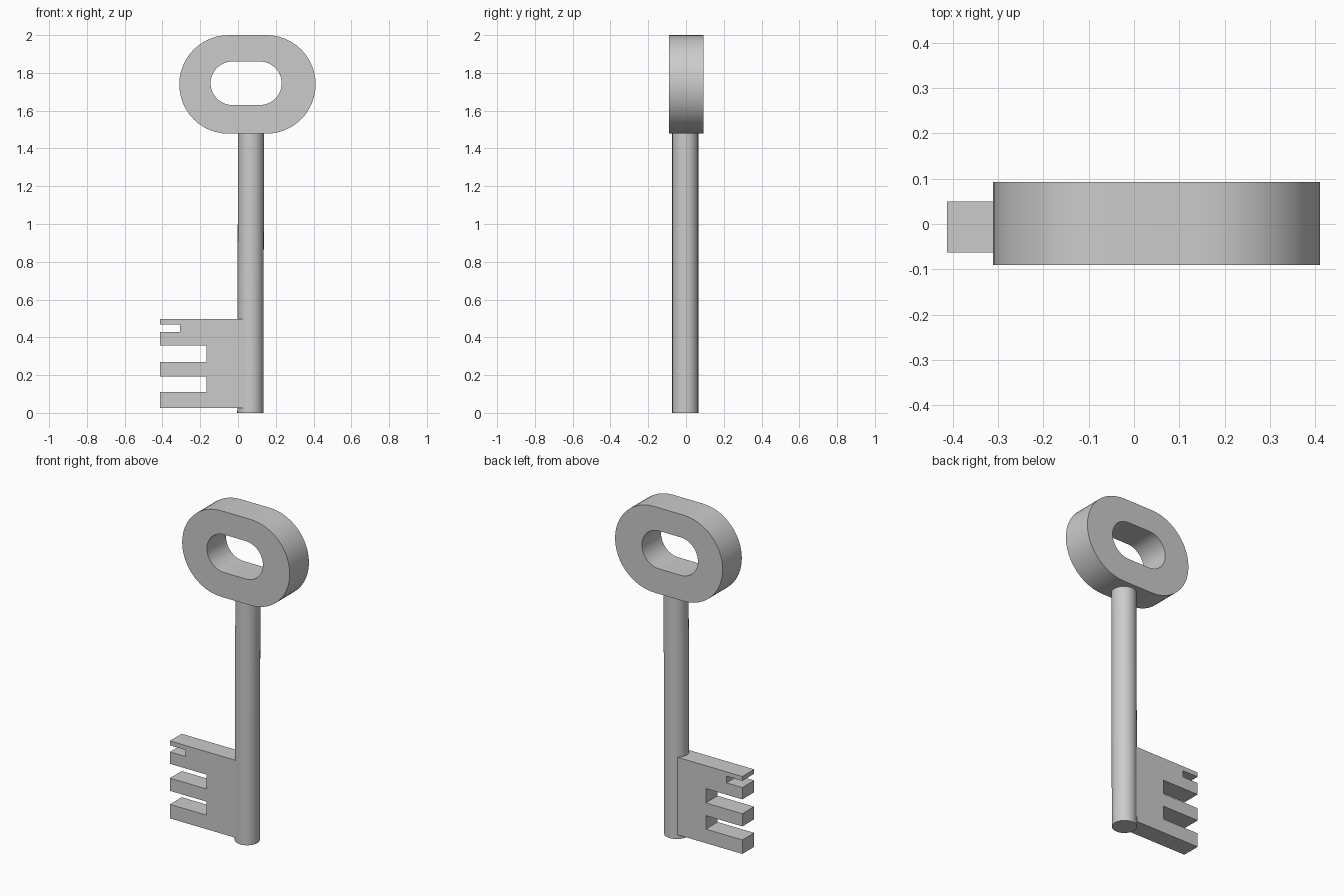
import bpy, bmesh, math

old = bpy.data.objects.get("Cube")
if old:
    bpy.data.objects.remove(old, do_unlink=True)

# Single grey metal
metal = bpy.data.materials.new("grey_metal")
metal.use_nodes = True
metal.diffuse_color = (0.6, 0.6, 0.6, 1)
metal.node_tree.nodes["Principled BSDF"].inputs["Base Color"].default_value = (0.6, 0.6, 0.6, 1)


def finish(name, bm):
    """Turn a bmesh into a shaded, coloured object."""
    bmesh.ops.recalc_face_normals(bm, faces=bm.faces)
    mesh = bpy.data.meshes.new(name)
    bm.to_mesh(mesh)
    bm.free()
    mesh.materials.append(metal)
    ob = bpy.data.objects.new(name, mesh)
    bpy.context.collection.objects.link(ob)
    bpy.ops.object.select_all(action='DESELECT')
    ob.select_set(True)
    bpy.context.view_layer.objects.active = ob
    bpy.ops.object.shade_smooth_by_angle(angle=math.radians(35))
    return ob


def stadium(cx, cz, half_flat, r, steps=24):
    """Outline of two half circles joined by straight runs, in x and z."""
    pts = []
    for side, start in ((1, -math.pi / 2), (-1, math.pi / 2)):
        for i in range(steps + 1):
            a = start + math.pi * i / steps
            pts.append((cx + side * half_flat + r * math.cos(a), cz + r * math.sin(a)))
    return pts


# Handle: rounded ring with a matching slot
bm = bmesh.new()
outer = stadium(0.05, 1.739, 0.1, 0.261)
inner = stadium(0.043, 1.745, 0.073, 0.115)
loops = [[bm.verts.new((x, y, z)) for x, z in pts]
         for pts, y in ((outer, -0.091), (outer, 0.093), (inner, 0.093), (inner, -0.091))]
n = len(outer)
for k in range(4):
    a, b = loops[k], loops[(k + 1) % 4]
    for i in range(n):
        j = (i + 1) % n
        bm.faces.new((a[i], a[j], b[j], b[i]))
finish("handle_ring", bm)

# Shaft: long round bar leaning very slightly
bm = bmesh.new()
bmesh.ops.create_cone(bm, cap_ends=True, segments=48, radius1=0.069, radius2=0.069, depth=1.49)
for v in bm.verts:
    v.co.z += 0.745
    v.co.x += 0.065 + 0.004 * v.co.z / 1.49
    v.co.y -= 0.004
finish("shaft", bm)

# Bit: toothed plate, its notched outline extruded through the thickness
tip, root = -0.413, 0.06
notches = [(0.026, 0.026, tip), (0.111, 0.193, -0.168),
           (0.27, 0.357, -0.168), (0.429, 0.469, -0.307)]
outline = [(root, 0.026), (tip, 0.026)]
for low, high, depth in notches[1:]:
    outline += [(tip, low), (depth, low), (depth, high), (tip, high)]
outline += [(tip, 0.496), (root, 0.496)]
bm = bmesh.new()
face = bm.faces.new([bm.verts.new((x, -0.063, z)) for x, z in outline])
ext = bmesh.ops.extrude_face_region(bm, geom=[face], use_keep_orig=True)
bmesh.ops.translate(bm, vec=(0, 0.113, 0),
                    verts=[g for g in ext["geom"] if isinstance(g, bmesh.types.BMVert)])
finish("toothed_bit", bm)
